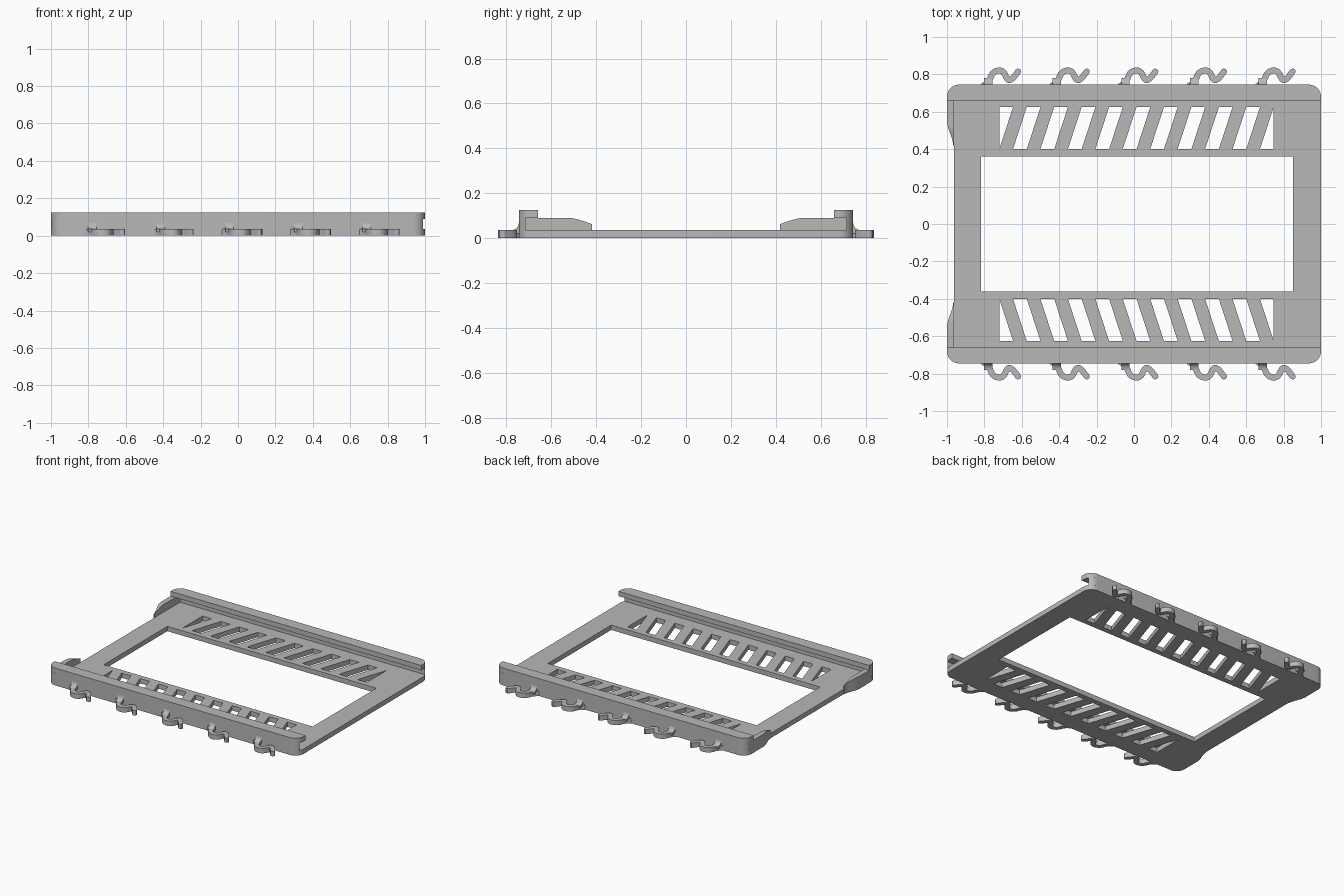
import bpy, bmesh, math
from mathutils import Vector

cube = bpy.data.objects.get("Cube")
if cube:
    bpy.data.objects.remove(cube, do_unlink=True)

grey = bpy.data.materials.new("plain grey")
grey.use_nodes = True
COLOR = (0.48, 0.48, 0.48, 1)
grey.diffuse_color = COLOR
grey.node_tree.nodes["Principled BSDF"].inputs["Base Color"].default_value = COLOR

# Main dimensions
HALF_X, HALF_Y, RADIUS = 1.0, 0.745, 0.065
FLOOR, SLOT_TOP, TOP = 0.035, 0.09, 0.125
WALL_Y, LIP_Y = 0.715, 0.66
EDGE_X = -0.963


def finish(name, bm):
    """Turn a bmesh into a shaded object."""
    bmesh.ops.recalc_face_normals(bm, faces=bm.faces)
    mesh = bpy.data.meshes.new(name)
    bm.to_mesh(mesh)
    bm.free()
    mesh.materials.append(grey)
    mesh.shade_smooth()
    mesh.set_sharp_from_angle(angle=math.radians(30))
    obj = bpy.data.objects.new(name, mesh)
    bpy.context.collection.objects.link(obj)
    return obj


def prism(name, points, low, high, side=1, axis="z", shape=None):
    """Extrude an outline along z or x; side -1 mirrors it across y."""
    bm = bmesh.new()
    if axis == "z":
        verts = [bm.verts.new((a, b, low)) for a, b in points]
        step = Vector((0, 0, high - low))
    else:
        verts = [bm.verts.new((low, a, b)) for a, b in points]
        step = Vector((high - low, 0, 0))
    face = bm.faces.new(verts)
    new = bmesh.ops.extrude_face_region(bm, geom=[face])["geom"]
    top = [g for g in new if isinstance(g, bmesh.types.BMVert)]
    bmesh.ops.translate(bm, verts=top, vec=step)
    if shape:
        bmesh.ops.triangulate(bm, faces=bm.faces)
        for v in top:
            v.co.z = shape(v.co.y)
    for v in bm.verts:
        v.co.y *= side
    return finish(name, bm)


def corner(sx, start=0.0, steps=8):
    """Rounded back corner, from the short end towards the long edge."""
    pts = []
    for i in range(steps + 1):
        a = start + (math.pi / 2 - start) * i / steps
        pts.append((sx * (HALF_X - RADIUS + RADIUS * math.cos(a)),
                    HALF_Y - RADIUS + RADIUS * math.sin(a)))
    return pts


def flare(steps=10):
    """Smooth step of the right edge out to the full width."""
    pts = []
    for i in range(steps + 1):
        t = i / steps
        pts.append((EDGE_X - 0.004 - 0.033 * t * t * (3 - 2 * t), 0.42 + 0.13 * t))
    return pts


# Base plate: outline, central window and slanted vents
half = corner(1) + corner(-1)[::-1] + flare()[::-1] + [(EDGE_X, 0.42)]
outline = half + [(x, -y) for x, y in reversed(half)]
loops = [outline, [(-0.817, -0.362), (0.85, -0.362), (0.85, 0.362), (-0.817, 0.362)]]
V0, V1, WIDTH, PITCH = 0.40, 0.625, 0.0735, 0.1467
for side in (1, -1):
    for k in range(-1, 10):
        x = -0.647 + PITCH * k
        vent = [(x, V0), (x + WIDTH, V0), (x + 2 * WIDTH, V1), (x + WIDTH, V1)]
        if k == -1:
            vent = [vent[1], vent[2], (vent[1][0], V1)]
        elif k == 9:
            vent = vent[:2] + [(vent[1][0], V1)]
        loops.append([(a, side * b) for a, b in vent])

curve = bpy.data.curves.new("plate_outline", "CURVE")
curve.dimensions = "2D"
curve.fill_mode = "BOTH"
curve.extrude = FLOOR / 2
for loop in loops:
    spline = curve.splines.new("POLY")
    spline.points.add(len(loop) - 1)
    for p, (x, y) in zip(spline.points, loop):
        p.co = (x, y, 0, 1)
    spline.use_cyclic_u = True
temp = bpy.data.objects.new("plate_outline", curve)
bpy.context.collection.objects.link(temp)
bpy.context.view_layer.update()
filled = temp.evaluated_get(bpy.context.evaluated_depsgraph_get()).to_mesh()
bm = bmesh.new()
bm.from_mesh(filled)
bmesh.ops.remove_doubles(bm, verts=bm.verts, dist=0.0001)
bmesh.ops.translate(bm, verts=bm.verts, vec=(0, 0, FLOOR / 2))
bpy.data.objects.remove(temp, do_unlink=True)
finish("base_plate", bm)


def smooth(points, rounds=3):
    """Corner-cutting of an open path."""
    pts = [Vector(p) for p in points]
    for _ in range(rounds):
        cut = [pts[0]]
        for a, b in zip(pts, pts[1:]):
            cut += [a.lerp(b, 0.25), a.lerp(b, 0.75)]
        pts = cut + [pts[-1]]
    return pts


def ribbon(path, width):
    """Outline of a strip along a path, with a round far end."""
    left, right = [], []
    for i, p in enumerate(path):
        d = (path[min(i + 1, len(path) - 1)] - path[max(i - 1, 0)]).normalized()
        n = Vector((-d.y, d.x)) * width / 2
        left.append(p + n)
        right.append(p - n)
    cap = []
    for i in range(1, 6):
        a = math.pi * i / 6
        cap.append(path[-1] + n * math.cos(a) + d * math.sin(a) * width / 2)
    return [tuple(p) for p in left + cap + right[::-1]]


def tongue_top(y):
    return SLOT_TOP - 0.028 * max(0, (0.52 - y) / 0.1) ** 1.4


hook = ribbon(smooth([(-0.81, 0.735), (-0.775, 0.76), (-0.755, 0.815), (-0.70, 0.825),
                      (-0.675, 0.765), (-0.65, 0.775), (-0.62, 0.815)]), 0.032)

# Concave fillet between hook root and wall, in y and z
fillet = [(HALF_Y - 0.005, 0.02), (HALF_Y + 0.035, 0.02)]
for i in range(7):
    a = math.pi / 2 * i / 6
    fillet.append((HALF_Y + 0.035 * (1 - math.sin(a)), FLOOR + 0.032 * (1 - math.cos(a))))
fillet.append((HALF_Y - 0.005, FLOOR + 0.032))

cut = math.asin((WALL_Y - HALF_Y + RADIUS) / RADIUS)
wall = corner(1, cut) + corner(-1, cut)[::-1]
lip = [(HALF_X, LIP_Y)] + corner(1) + corner(-1)[::-1] + [(-HALF_X, LIP_Y)]
outer = flare()
tongue = outer + [(-HALF_X, HALF_Y - RADIUS), wall[-1], (EDGE_X, WALL_Y)]
tongue += [(EDGE_X, y) for x, y in reversed(outer)]

# Side rails, end stops and spring hooks on both long edges
for side, label in ((1, "back"), (-1, "front")):
    prism(label + "_rail_wall", wall, FLOOR, SLOT_TOP, side)
    prism(label + "_rail_lip", lip, SLOT_TOP, TOP, side)
    prism(label + "_end_stop", tongue, FLOOR, SLOT_TOP, side, shape=tongue_top)
    for i in range(5):
        dx = 0.367 * i
        prism(f"{label}_hook_{i + 1}", [(x + dx, y) for x, y in hook], 0, FLOOR, side)
        prism(f"{label}_hook_fillet_{i + 1}", fillet, dx - 0.802, dx - 0.757, side, axis="x")
